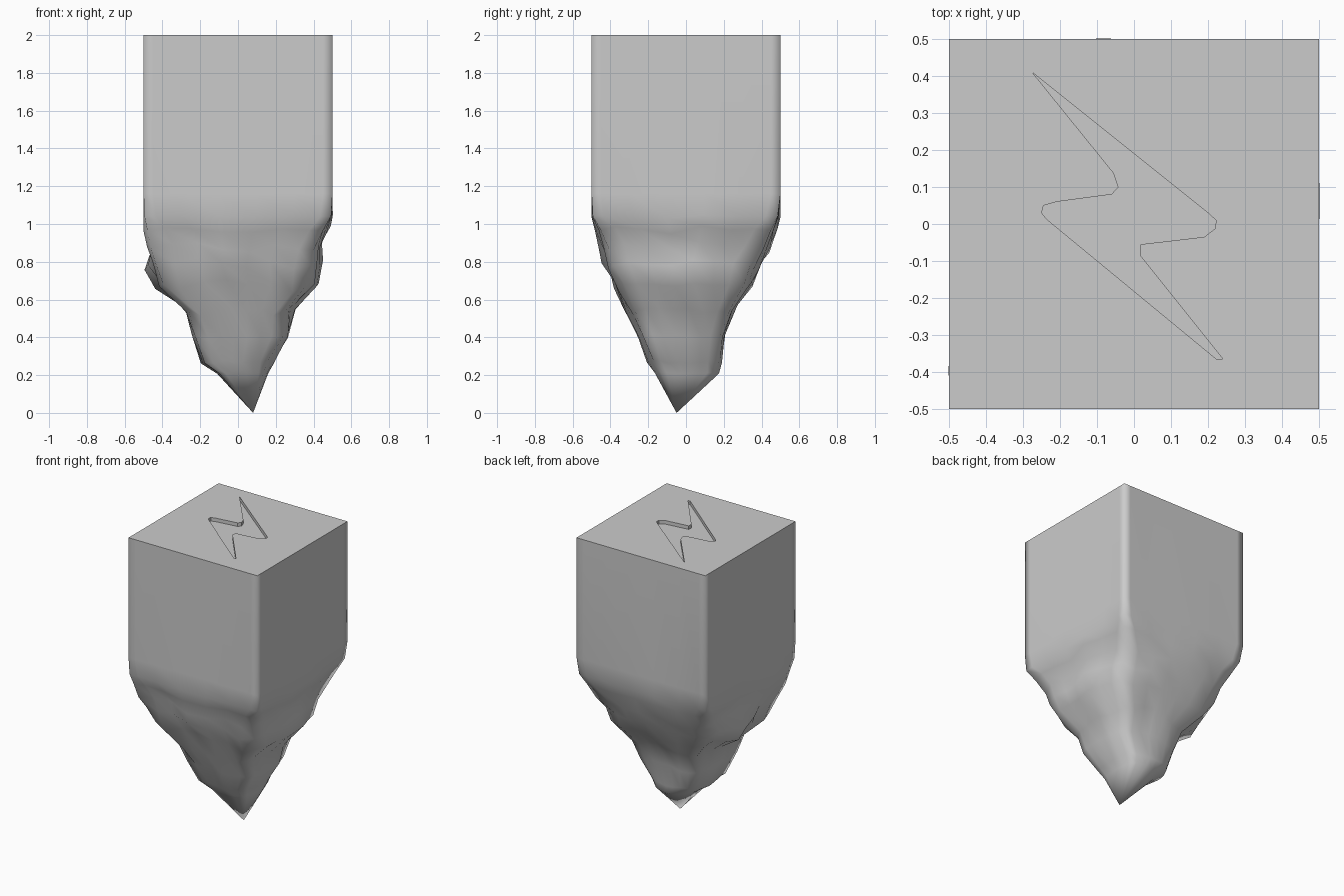
import bpy, bmesh, math
from mathutils import Vector, noise

if "Cube" in bpy.data.objects:
    bpy.data.objects.remove(bpy.data.objects["Cube"])


def square_outline(steps):
    return ([(u, -1) for u in steps] + [(1, u) for u in steps]
            + [(-u, 1) for u in steps] + [(-1, -u) for u in steps])


# Unit square outlines: tight corners for the block, even spacing for the rock
tight = square_outline([-1, -0.9, -0.6, -0.2, 0.2, 0.6, 0.9])
even = square_outline([-1, -0.72, -0.43, -0.14, 0.14, 0.43, 0.72])

# Sections from the top down: z, x min, x max, y min, y max, roundness, roughness
SECTIONS = [
    (2.00, -0.50, 0.50, -0.50, 0.50, 0.00, 0),
    (1.16, -0.50, 0.50, -0.50, 0.50, 0.00, 0),
    (1.04, -0.50, 0.50, -0.50, 0.495, 0.05, 0.2),
    (0.97, -0.49, 0.48, -0.48, 0.475, 0.18, 0.6),
    (0.88, -0.47, 0.45, -0.455, 0.45, 0.32, 0.9),
    (0.79, -0.475, 0.44, -0.43, 0.39, 0.42, 0.9),
    (0.68, -0.43, 0.43, -0.38, 0.36, 0.50, 0.9),
    (0.55, -0.29, 0.30, -0.32, 0.27, 0.50, 0.8),
    (0.41, -0.245, 0.27, -0.255, 0.215, 0.52, 0.6),
    (0.27, -0.195, 0.19, -0.205, 0.19, 0.55, 0.3),
    (0.21, -0.11, 0.16, -0.165, 0.175, 0.62, 0.1),
]

bm = bmesh.new()


def section(z, x0, x1, y0, y1, roundness, rough):
    ring = []
    t = min(1, roundness / 0.4)
    for a, b in zip(tight, even):
        u, v = (p + (q - p) * t for p, q in zip(a, b))
        # Fuller front left corner, slimmer back left corner
        left = max(0, -u) * roundness
        r = roundness + left * (0.4 * max(0, v) - 0.5 * max(0, -v))
        k = (1 - r) + r / math.hypot(u, v)
        n = noise.noise(Vector((u * 2, v * 2, z * 6 + 5)))
        k *= 1 + rough * (0.12 * n - 0.005)
        dz = rough * 0.07 * noise.noise(Vector((u * 2 + 9, v * 2, z * 3)))
        x = (x0 + x1) / 2 + u * k * (x1 - x0) / 2
        y = (y0 + y1) / 2 + v * k * (y1 - y0) / 2
        lim = 0.502
        ring.append(bm.verts.new((max(-lim, min(lim, x)),
                                  max(-lim, min(lim, y)), z + dz)))
    return ring


def bridge(a, b, smooth):
    for i in range(len(a)):
        j = (i + 1) % len(a)
        bm.faces.new((a[i], b[i], b[j], a[j])).smooth = smooth


def loop_edges(ring):
    out = []
    for i in range(len(ring)):
        pair = (ring[i - 1], ring[i])
        out.append(bm.edges.get(pair) or bm.edges.new(pair))
    return out


# Block sides and broken rock underside
rings = [section(*s) for s in SECTIONS]
for a, b in zip(rings, rings[1:]):
    bridge(a, b, True)

# Off-centre rock point
tip = bm.verts.new((0.08, -0.05, 0.0))
last = rings[-1]
for i in range(len(last)):
    bm.faces.new((last[i - 1], tip, last[i])).smooth = True

# Border of the top face, with a crisp outer edge
inner = [bm.verts.new((u * 0.45, v * 0.45, 2.0)) for u, v in tight]
bridge(inner, rings[0], True)
for edge in loop_edges(rings[0]):
    edge.smooth = False

# Zigzag recess in the top face
ZIGZAG = [(-0.275, 0.41), (0.2, 0.03), (0.222, 0.01), (0.22, -0.012),
          (0.19, -0.035), (0.018, -0.055), (0.016, -0.085), (0.24, -0.365),
          (0.225, -0.367), (-0.235, 0.012), (-0.25, 0.03), (-0.245, 0.05),
          (-0.21, 0.06), (-0.06, 0.08), (-0.042, 0.1), (-0.055, 0.138)]
rim = [bm.verts.new((x, y, 2.0)) for x, y in ZIGZAG]
floor = [bm.verts.new((x, y, 1.975)) for x, y in ZIGZAG]
bridge(rim, floor, False)
bm.faces.new(floor)
bmesh.ops.triangle_fill(bm, use_beauty=True, use_dissolve=False,
                        edges=loop_edges(inner) + loop_edges(rim),
                        normal=(0, 0, 1))
bmesh.ops.recalc_face_normals(bm, faces=bm.faces[:])

mesh = bpy.data.meshes.new("rock_block")
bm.to_mesh(mesh)
bm.free()
block = bpy.data.objects.new("rock_block", mesh)
bpy.context.collection.objects.link(block)
